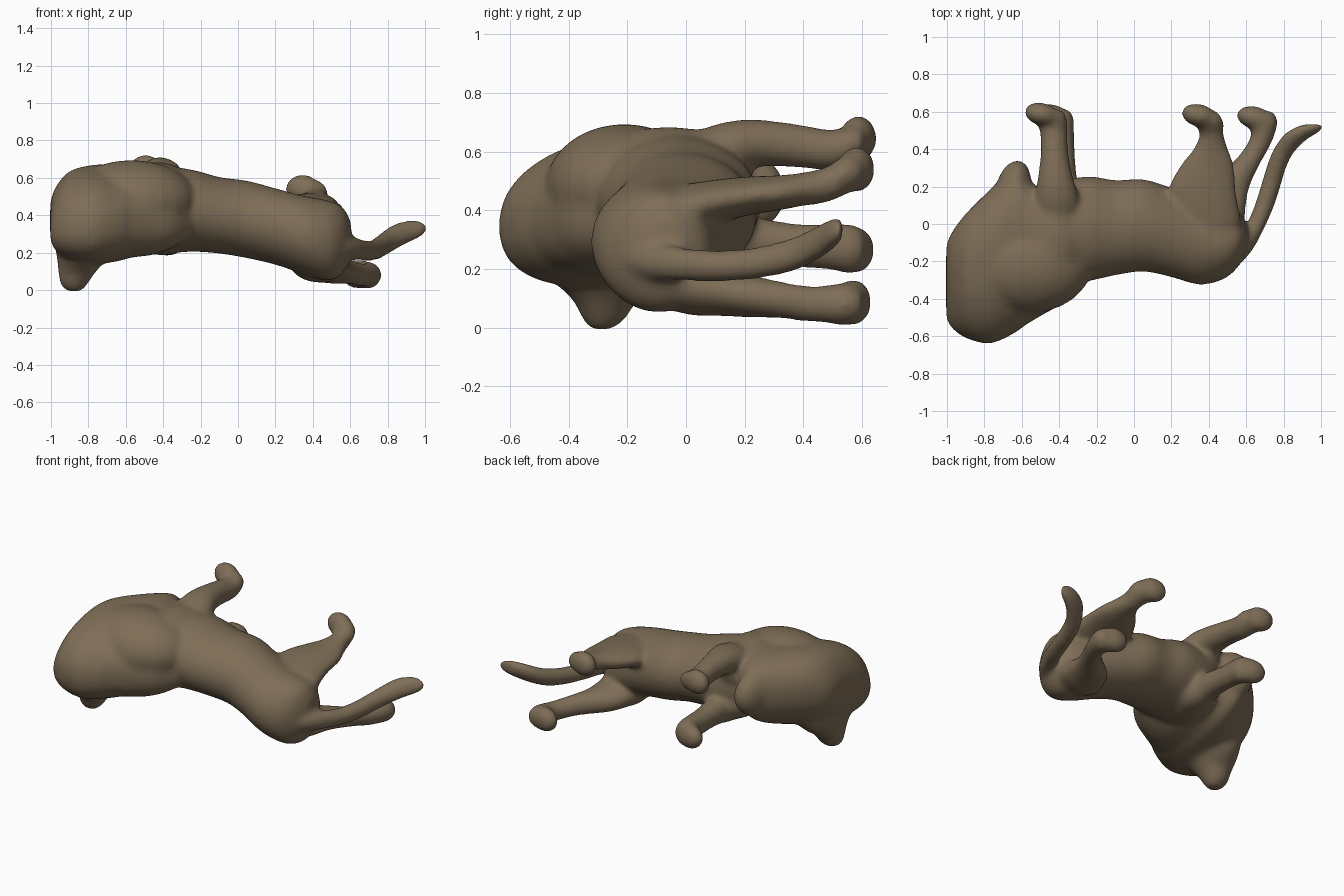
import bpy, bmesh, math
from mathutils import Matrix

N = 32
GROW = 0.005          # offsets the shrinkage of the final smoothing
bm = bmesh.new()


def catmull(p, q, r, s, t):
    return [0.5 * (2*b + (c - a)*t + (2*a - 5*b + 4*c - d)*t*t + (3*b - a - 3*c + d)*t**3)
            for a, b, c, d in zip(p, q, r, s)]


def loft(axis, secs, power=1.0, skew=0.0, grow=GROW, steps=5):
    """Closed loft along an axis; section = (t, min_a, max_a, min_b, max_b)."""
    others = [i for i in range(3) if i != axis]
    pts = []
    for i in range(len(secs) - 1):
        p, s = secs[max(i - 1, 0)], secs[min(i + 2, len(secs) - 1)]
        pts += [catmull(p, secs[i], secs[i + 1], s, k / steps) for k in range(steps)]
    pts.append(secs[-1])
    rings = []
    for t, a0, a1, b0, b1 in pts:
        ring = []
        for k in range(N):
            u = 2 * math.pi * k / N
            c, s = math.cos(u), math.sin(u)
            c, s = math.copysign(abs(c)**power, c), math.copysign(abs(s)**power, s)
            co = [t, t, t]
            co[others[0]] = (a0 + a1)/2 + ((a1 - a0)/2 + grow) * c
            co[others[1]] = (b0 + b1)/2 + ((b1 - b0)/2 + grow) * s + skew * c
            ring.append(bm.verts.new(co))
        rings.append(ring)
    for r, q in zip(rings, rings[1:]):
        for k in range(N):
            j = (k + 1) % N
            bm.faces.new((r[k], r[j], q[j], q[k]))
    bm.faces.new(rings[0])
    bm.faces.new(rings[-1])


def blob(c, r, rot=0):
    """Ellipsoid, turned about z by rot degrees."""
    m = Matrix.Translation(c) @ Matrix.Rotation(math.radians(rot), 4, 'Z') @ Matrix.Diagonal((*r, 1))
    bmesh.ops.create_uvsphere(bm, u_segments=24, v_segments=16, radius=1, matrix=m)


# Torso, lying on its side with the back towards -y
loft(0, [(-.60, -.25, .12, .25, .60), (-.45, -.30, .21, .20, .66), (-.25, -.30, .25, .21, .64),
         (-.10, -.27, .23, .20, .60), (.05, -.25, .235, .175, .58), (.20, -.28, .19, .14, .54),
         (.35, -.32, .14, .09, .50), (.48, -.29, .10, .055, .475), (.56, -.22, .06, .09, .44),
         (.605, -.13, -.01, .18, .36)])

# Mane and head mass, leaning so the crown side lies lower
loft(0, [(-1.004, -.50, -.12, .30, .44), (-.975, -.55, -.05, .23, .53), (-.90, -.605, .05, .18, .62),
         (-.77, -.635, .18, .155, .655), (-.64, -.58, .30, .17, .655), (-.57, -.53, .24, .19, .655),
         (-.45, -.46, .14, .205, .655), (-.34, -.40, .08, .25, .62), (-.25, -.30, -.02, .31, .54)],
     .88, skew=.06)
blob((-.645, .20, .46), (.09, .145, .14), -15)
blob((-.57, -.21, .48), (.35, .27, .215))

# Face turned sideways, muzzle pointing down
loft(2, [(-.008, -.91, -.84, -.32, -.26), (.03, -.945, -.81, -.35, -.21), (.09, -.955, -.77, -.38, -.17),
         (.15, -.96, -.72, -.44, -.09), (.22, -.97, -.66, -.50, -.04), (.30, -.97, -.62, -.52, .0)])

# Shoulders
blob((-.43, -.06, .53), (.18, .29, .155))
blob((-.40, .02, .31), (.16, .22, .125))

# Front legs
loft(1, [(-.08, -.50, -.31, .42, .60), (.05, -.52, -.30, .50, .67), (.15, -.525, -.30, .53, .70),
         (.25, -.51, -.33, .555, .705), (.38, -.495, -.355, .55, .69), (.50, -.50, -.36, .54, .67),
         (.56, -.52, -.36, .56, .685), (.61, -.51, -.38, .59, .68)])
loft(1, [(-.08, -.47, -.29, .26, .42), (.05, -.49, -.27, .195, .40), (.15, -.48, -.28, .19, .38),
         (.25, -.46, -.31, .21, .37), (.38, -.445, -.32, .21, .35), (.50, -.45, -.325, .20, .35),
         (.56, -.47, -.325, .185, .35), (.61, -.46, -.345, .21, .33)])

# Hind legs
loft(1, [(-.18, .27, .47, .28, .45), (.0, .20, .565, .33, .485), (.10, .19, .555, .36, .50),
         (.20, .19, .54, .385, .51), (.32, .255, .53, .405, .515), (.40, .32, .50, .42, .525),
         (.48, .355, .475, .43, .545), (.55, .32, .475, .46, .59), (.605, .32, .44, .49, .57)])
loft(1, [(-.18, .32, .53, .11, .28), (.0, .28, .585, .05, .24), (.10, .32, .595, .045, .21),
         (.20, .38, .615, .04, .18), (.32, .52, .67, .035, .155), (.40, .59, .715, .025, .14),
         (.48, .63, .75, .02, .14), (.55, .61, .765, .01, .15), (.60, .62, .745, .03, .13)])

# Paws, toes towards the head
for c in [(-.495, .588, .645), (-.44, .58, .265), (.345, .582, .54), (.64, .57, .087)]:
    blob(c, (.095, .062, .08), -12)

# Tail
loft(1, [(-.20, .46, .57, .19, .27), (-.14, .53, .62, .18, .27), (-.06, .59, .665, .175, .265),
         (.08, .65, .73, .17, .25), (.20, .69, .77, .175, .255), (.30, .72, .80, .19, .275),
         (.38, .75, .84, .21, .30), (.45, .79, .91, .245, .335), (.50, .84, .99, .28, .36),
         (.535, .92, 1.0, .315, .36)], grow=.015)

# Fuse everything into one smooth sculpted body
bmesh.ops.recalc_face_normals(bm, faces=bm.faces)
mesh = bpy.data.meshes.new("animal_body")
bm.to_mesh(mesh)
bm.free()
body = bpy.data.objects.new("animal_body", mesh)
bpy.context.collection.objects.link(body)
rem = body.modifiers.new("fuse", 'REMESH')
rem.mode = 'VOXEL'
rem.voxel_size = 0.012
rem.use_smooth_shade = True
sm = body.modifiers.new("soften", 'SMOOTH')
sm.factor = 0.5
sm.iterations = 30

mat = bpy.data.materials.new("brown_hide")
mat.diffuse_color = (0.21, 0.155, 0.095, 1)
mesh.materials.append(mat)
